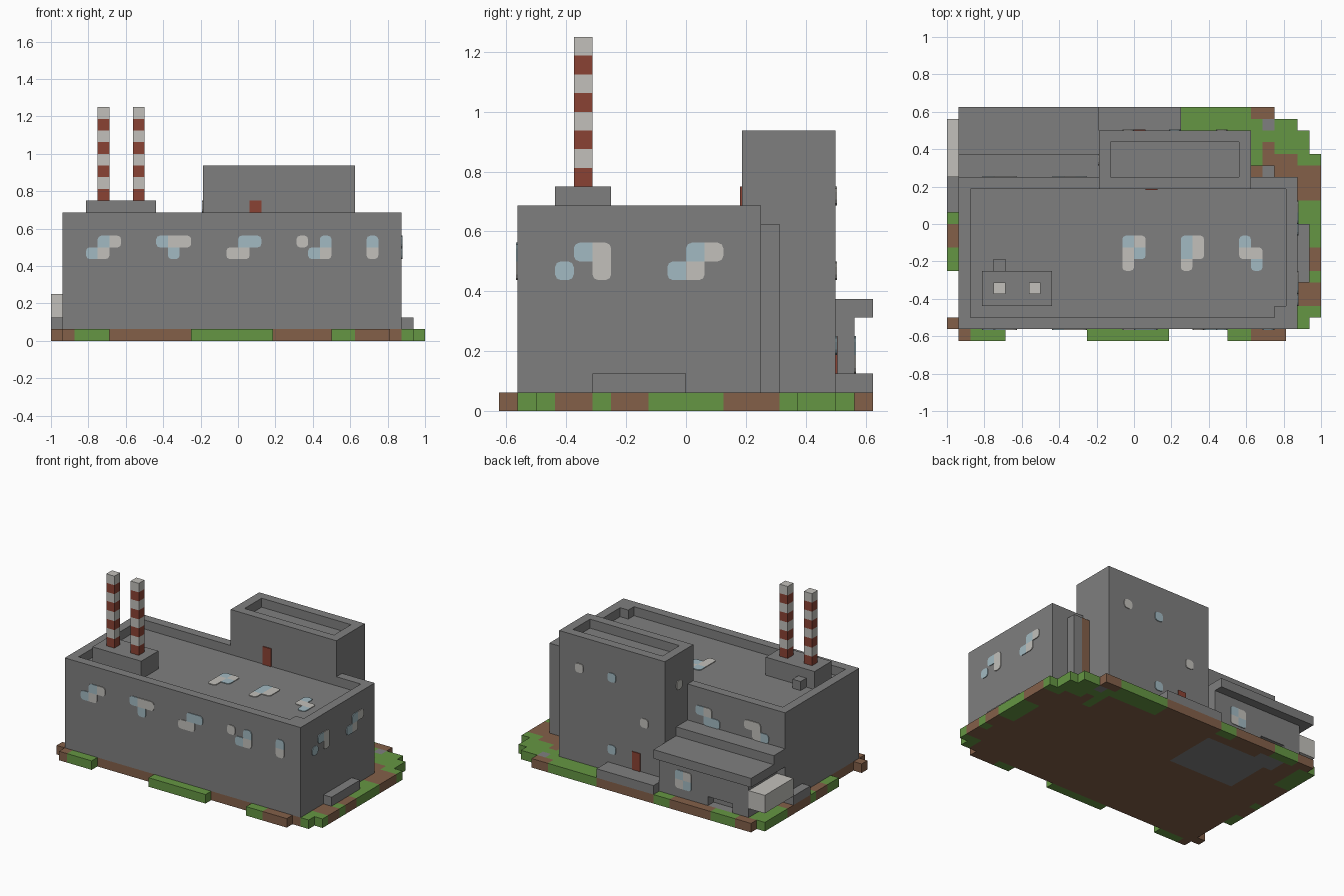
import bpy, bmesh
from mathutils import Vector

U = 1 / 16  # one building block

cube = bpy.data.objects.get("Cube")
if cube:
    bpy.data.objects.remove(cube, do_unlink=True)


def srgb(r, g, b):
    return [(c / 255 / 12.92) if c < 11 else ((c / 255 + 0.055) / 1.055) ** 2.4 for c in (r, g, b)] + [1]


def material(name, *rgb):
    m = bpy.data.materials.new(name)
    m.use_nodes = True
    m.diffuse_color = srgb(*rgb)
    m.node_tree.nodes["Principled BSDF"].inputs["Base Color"].default_value = srgb(*rgb)
    return m


CONCRETE = material("concrete_grey", 127, 127, 127)
WHITE = material("pale_grey", 194, 192, 187)
RED = material("brick_red", 138, 66, 52)
GLASS = material("glass_blue", 162, 186, 194)
SOIL = material("soil_brown", 131, 96, 73)
GRASS = material("grass_green", 101, 150, 67)


def finish(name, bm, *mats):
    mesh = bpy.data.meshes.new(name)
    bmesh.ops.recalc_face_normals(bm, faces=bm.faces)
    bm.to_mesh(mesh)
    bm.free()
    for m in mats:
        mesh.materials.append(m)
    obj = bpy.data.objects.new(name, mesh)
    bpy.context.scene.collection.objects.link(obj)
    return obj


def box(name, x, y, z, mat=CONCRETE, parapet=False):
    """Box from block ranges; a parapet sinks the roof inside a one-block rim."""
    bm = bmesh.new()
    bmesh.ops.create_cube(bm, size=1)
    for v in bm.verts:
        v.co = Vector([(r[0] if c < 0 else r[1]) * U for c, r in zip(v.co, (x, y, z))])
    bm.normal_update()
    if parapet:
        top = max(bm.faces, key=lambda f: f.calc_center_median().z)
        bmesh.ops.inset_region(bm, faces=[top], thickness=U, use_even_offset=True)
        roof = bmesh.ops.extrude_discrete_faces(bm, faces=[top])["faces"][0]
        bmesh.ops.translate(bm, verts=roof.verts, vec=(0, 0, -U))
    return finish(name, bm, mat)


def panes(name, origin, right, up, out, rows):
    """Thin window plates; rows run downwards, W is pale, B is blue. Outer corners are rounded."""
    origin, right, up, out = (Vector(v) for v in (origin, right, up, out))
    cells = {(c, -r): k for r, row in enumerate(rows) for c, k in enumerate(row) if k != "."}
    bm = bmesh.new()
    for (c, r), kind in cells.items():
        pts = []
        for sx, sy in ((-1, -1), (1, -1), (1, 1), (-1, 1)):
            mid = Vector((c + 0.5, r - 0.5))
            if (c + sx, r) in cells or (c, r + sy) in cells:
                pts.append(mid + Vector((sx, sy)) / 2)
            else:
                arc = [(0.5, 0.2), (0.41, 0.41), (0.2, 0.5)]
                if sx * sy < 0:
                    arc.reverse()
                pts += [mid + Vector((sx * a, sy * b)) for a, b in arc]
        f = bm.faces.new([bm.verts.new((origin + right * p.x + up * p.y) * U) for p in pts])
        f.material_index = 0 if kind == "W" else 1
    cap = bmesh.ops.extrude_face_region(bm, geom=bm.faces[:], use_keep_orig=True)["geom"]
    bmesh.ops.translate(bm, verts=[g for g in cap if isinstance(g, bmesh.types.BMVert)], vec=out * 0.005)
    return finish(name, bm, WHITE, GLASS)


# Ground: a one-block slab with a ragged edge, coloured by patches
def inside(p, rects):
    return any(a <= p[0] < b and c <= p[1] < d for a, b, c, d in rects)


land = [(-15, 15, -9, 8), (15, 16, -8, 6), (-15, 14, 8, 9), (-15, 12, 9, 10), (-16, -15, -4, 9),
        (-16, -15, -9, -8), (-15, -11, -10, -9), (-4, 3, -10, -9), (8, 13, -10, -9)]
grass = [(-14, -11, -10, -9), (-4, 3, -10, -9), (8, 10, -10, -9), (14, 16, -9, -7), (15, 16, -5, -4),
         (14, 16, -2, 2), (14, 16, 5, 8), (4, 10, 8, 10), (10, 14, 7, 9), (10, 11, 5, 8), (12, 14, 6, 8),
         (-16, -15, -4, -2), (-16, -15, 0, 1), (-16, -14, 5, 9), (-5, -3, 9, 10), (-13, -10, 9, 10)]
paving = [(-11, -3, 2, 8), (-12, -9, 7, 9), (11, 12, 8, 9)]
bm = bmesh.new()
for i in range(-16, 16):
    for j in range(-10, 10):
        if not inside((i, j), land):
            continue
        index = 2 if inside((i, j), paving) else 1 if inside((i, j), grass) else 0
        quads = [[(i, j, k), (i + 1, j, k), (i + 1, j + 1, k), (i, j + 1, k)] for k in (0, 1)]
        for n, (dx, dy) in enumerate(((0, -1), (1, 0), (0, 1), (-1, 0))):
            if not inside((i + dx, j + dy), land):
                a, b = quads[0][n], quads[0][(n + 1) % 4]
                quads.append([a, b, (b[0], b[1], 1), (a[0], a[1], 1)])
        for q in quads:
            bm.faces.new([bm.verts.new(Vector(p) * U) for p in q]).material_index = index
bmesh.ops.remove_doubles(bm, verts=bm.verts, dist=0.001)
finish("ground", bm, SOIL, GRASS, CONCRETE)

# Main hall and tower
box("main_hall", (-15, 14), (-9, 4), (1, 11), parapet=True)
box("parapet_corner", (12, 13), (-8, -7), (10, 11))
box("tower", (-3, 10), (3, 8), (1, 15), parapet=True)
box("tower_step", (-3, 4), (8, 10), (1, 2))
box("side_step", (14, 15), (-5, 0), (1, 2))
box("left_step", (-16, -15), (1, 4), (1, 2))
box("wall_post", (11, 12), (4, 5), (1, 10))
box("brown_pipe", (10, 11), (4, 5), (1, 10), SOIL)

# Chimneys with alternating bands
box("chimney_base", (-13, -7), (-7, -4), (10, 12))
box("roof_vent", (-12, -11), (-4, -3), (10, 11))
for side, x in (("outer", -12), ("inner", -9)):
    for k in range(8):
        box(f"{side}_chimney_band", (x, x + 1), (-6, -5), (12 + k, 13 + k), WHITE if k % 2 else RED)

# Annex with low opening, overhanging roof and loading container
box("annex_core", (-14, -3), (4, 8), (1, 5))
box("annex_wall", (-9, -3), (8, 9), (1, 5))
box("annex_pier", (-14, -12), (8, 9), (1, 5))
box("annex_lintel", (-12, -9), (8, 9), (2, 5))
box("annex_roof", (-15, -3), (4, 10), (5, 6))
box("annex_upper_roof", (-15, -3), (4, 6), (6, 7))
box("container", (-16, -14), (4, 9), (2, 4), WHITE)

# Doors as thin plates
box("roof_door", (1, 2), (2.9, 3), (10, 12), RED)
box("rear_door", (0, 1), (8, 8.1), (2, 4), RED)

# Windows: each entry is the upper-left block and its pattern
X, Y, Z = Vector((1, 0, 0)), Vector((0, 1, 0)), Vector((0, 0, 1))
for x, rows in ((-13, (".BW", "BW.")), (-7, ("BWW", ".B.")), (-1, (".BB", "WW.")),
                (5, ("W.B", ".BW")), (11, ("B", "W"))):
    panes("front_window", (x, -9, 9), X, Z, -Y, rows)
for y, rows in ((-7, (".BW", "B.W")), (-1, (".BW", "BW."))):
    panes("side_window", (14, y, 9), Y, Z, X, rows)
for x, rows in ((-1, ("BW", "WB", "W.")), (4, ("BW", "BW", "W.")), (9, ("B.", "WW", ".B"))):
    panes("skylight", (x, -1, 10), X, Y, Z, rows)
for x, rows in ((-4, ("BW.", ".BB")), (-10, ("WW.", ".WB"))):
    panes("rear_window", (x, 4, 9), -X, Z, Y, rows)
for x, z, kind in ((8, 12, "W"), (4, 12, "B"), (0, 8, "W"), (4, 4, "B")):
    panes("tower_window", (x, 8, z), -X, Z, Y, (kind,))
panes("tower_side_window", (-3, 6, 12), -Y, Z, -X, ("W",))
panes("annex_window", (-5, 9, 4), -X, Z, Y, ("BW", "WB"))
